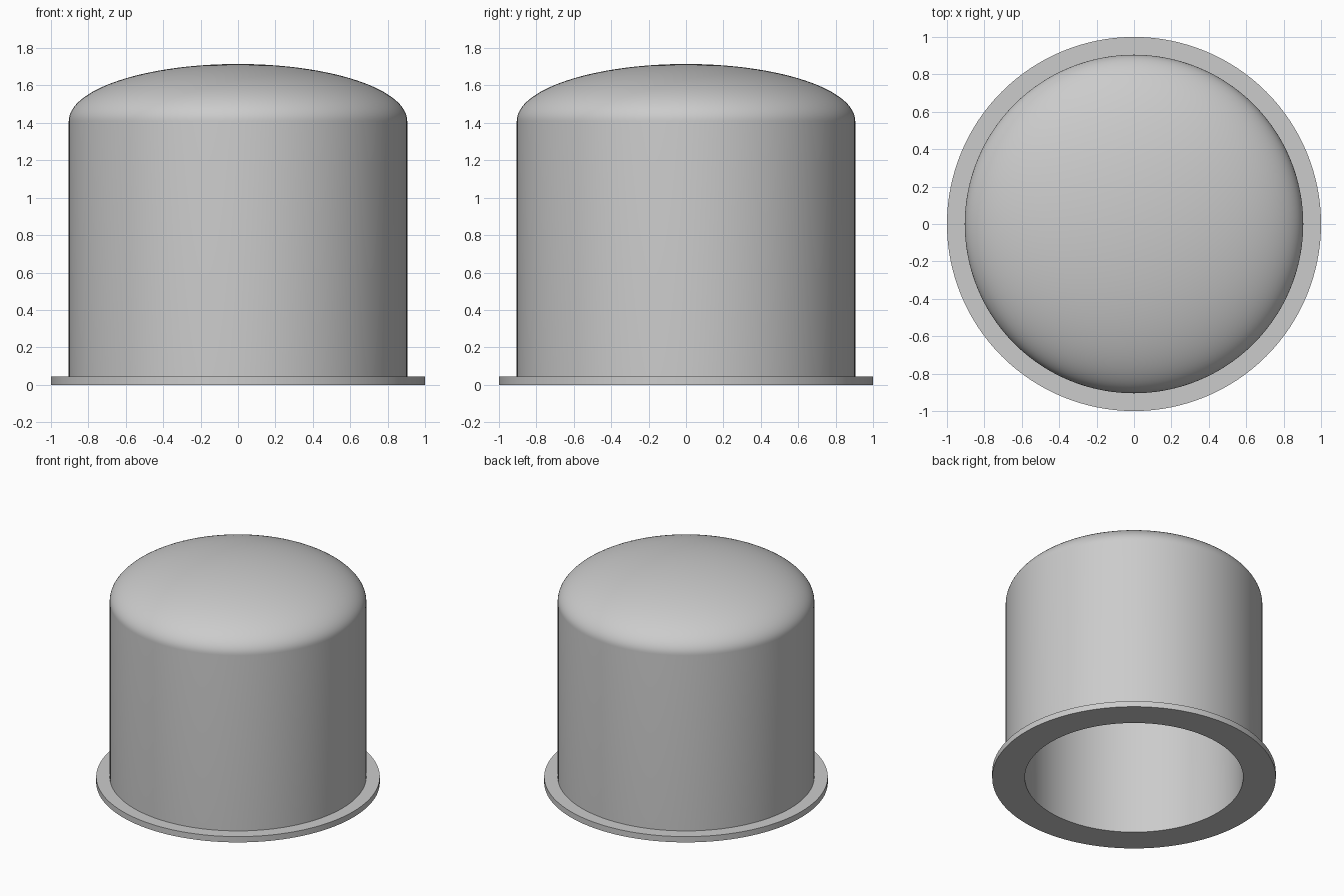
import bpy
import bmesh
from math import sin, cos, pi, radians

SEGMENTS = 128
OUTER, INNER, RIM = 0.905, 0.77, 1.0
FLANGE_TOP, SHOULDER = 0.045, 1.41
DOME_OUT, DOME_IN = 0.305, 0.17

cube = bpy.data.objects.get("Cube")
if cube:
    bpy.data.objects.remove(cube, do_unlink=True)

grey = bpy.data.materials.new("plain grey")
grey.use_nodes = True
colour = (0.6, 0.6, 0.6, 1)
grey.diffuse_color = colour
grey.node_tree.nodes["Principled BSDF"].inputs["Base Color"].default_value = colour


def lathe(name, profile):
    """Turn a (radius, height) profile around z; points on the axis become poles."""
    bm = bmesh.new()
    rings = []
    for r, z in profile:
        if r < 1e-5:
            rings.append([bm.verts.new((0, 0, z))] * SEGMENTS)
        else:
            angles = [2 * pi * k / SEGMENTS for k in range(SEGMENTS)]
            rings.append([bm.verts.new((r * cos(a), r * sin(a), z)) for a in angles])
    for low, high in zip(rings, rings[1:]):
        for k in range(SEGMENTS):
            n = (k + 1) % SEGMENTS
            corners = list(dict.fromkeys((low[k], low[n], high[n], high[k])))
            if len(corners) > 2:
                bm.faces.new(corners)
    mesh = bpy.data.meshes.new(name)
    bm.to_mesh(mesh)
    bm.free()
    mesh.materials.append(grey)
    obj = bpy.data.objects.new(name, mesh)
    bpy.context.collection.objects.link(obj)
    bpy.ops.object.select_all(action="DESELECT")
    obj.select_set(True)
    bpy.context.view_layer.objects.active = obj
    bpy.ops.object.shade_smooth_by_angle(angle=radians(30))
    return obj


def dome(radius, height, steps=32):
    """Quarter ellipse from the shoulder up to the axis."""
    angles = [pi / 2 * i / steps for i in range(steps + 1)]
    return [(radius * cos(a), SHOULDER + height * sin(a)) for a in angles]


# Hollow cylinder wall with a domed top, outside then inside
lathe("domed_shell",
      [(OUTER, FLANGE_TOP)] + dome(OUTER, DOME_OUT)
      + dome(INNER, DOME_IN)[::-1] + [(INNER, FLANGE_TOP)])

# Flat ring around the open base
lathe("base_flange",
      [(INNER, FLANGE_TOP), (INNER, 0), (RIM, 0), (RIM, FLANGE_TOP), (OUTER, FLANGE_TOP)])
